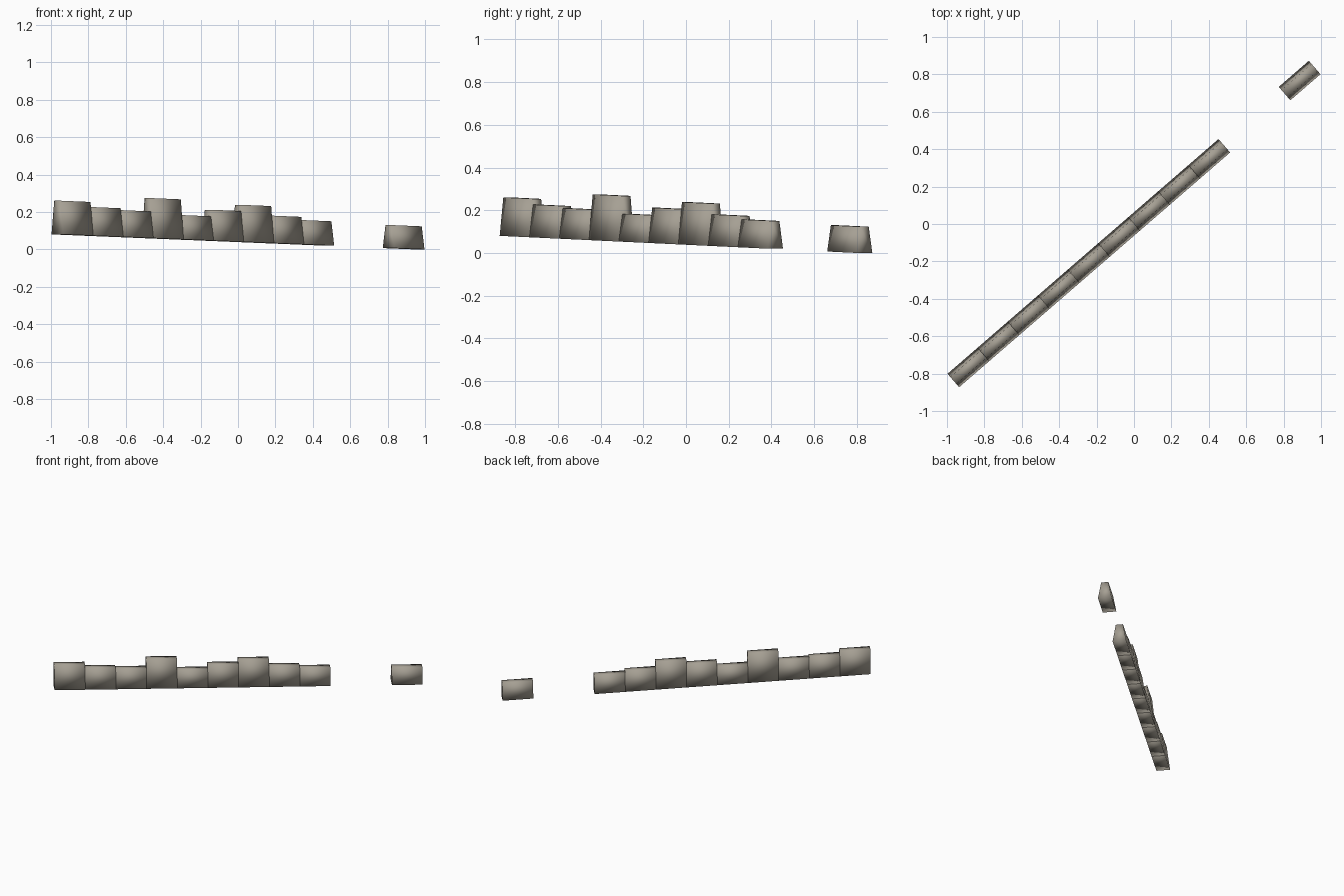
import bpy
import bmesh
import math
from mathutils import Matrix, Vector

cube = bpy.data.objects.get("Cube")
if cube:
    bpy.data.objects.remove(cube, do_unlink=True)

# One warm grey stone colour
stone = bpy.data.materials.new("warm_grey_stone")
stone.use_nodes = True
colour = (0.38, 0.35, 0.295, 1.0)
stone.diffuse_color = colour
bsdf = next(n for n in stone.node_tree.nodes if n.type == 'BSDF_PRINCIPLED')
bsdf.inputs["Base Color"].default_value = colour
bsdf.inputs["Roughness"].default_value = 0.9

SLOTS = 12
LENGTH = 0.213        # block length along the wall
BASE = 0.095          # thickness at the foot
TOP = 0.05            # thickness at the crown
DROP = 0.08           # fall of the ground line over the whole wall
ANGLE = math.radians(40.9)


def wall_block(name, slot, height):
    """Softly shaded block, thinner at the top, whose foot follows the slope."""
    along = (slot - (SLOTS - 1) / 2) * LENGTH
    bm = bmesh.new()
    bmesh.ops.create_cube(bm, size=1)
    for v in bm.verts:
        thick = TOP if v.co.z > 0 else BASE
        x = along + v.co.x * LENGTH
        ground = DROP * (0.5 - x / (SLOTS * LENGTH))
        v.co = Vector((x, v.co.y * thick, ground + (v.co.z + 0.5) * height))
    bm.transform(Matrix.Rotation(ANGLE, 4, 'Z'))
    for f in bm.faces:
        f.smooth = True
    mesh = bpy.data.meshes.new(name)
    bm.to_mesh(mesh)
    bm.free()
    mesh.materials.append(stone)
    obj = bpy.data.objects.new(name, mesh)
    bpy.context.collection.objects.link(obj)


# Main run of blocks, then a gap and one lone block at the low end
heights = [0.18, 0.153, 0.143, 0.214, 0.13, 0.165, 0.198, 0.147, 0.13]
for i, h in enumerate(heights):
    wall_block(f"wall_block_{i + 1}", i, h)
wall_block("lone_end_block", SLOTS - 1, 0.123)
